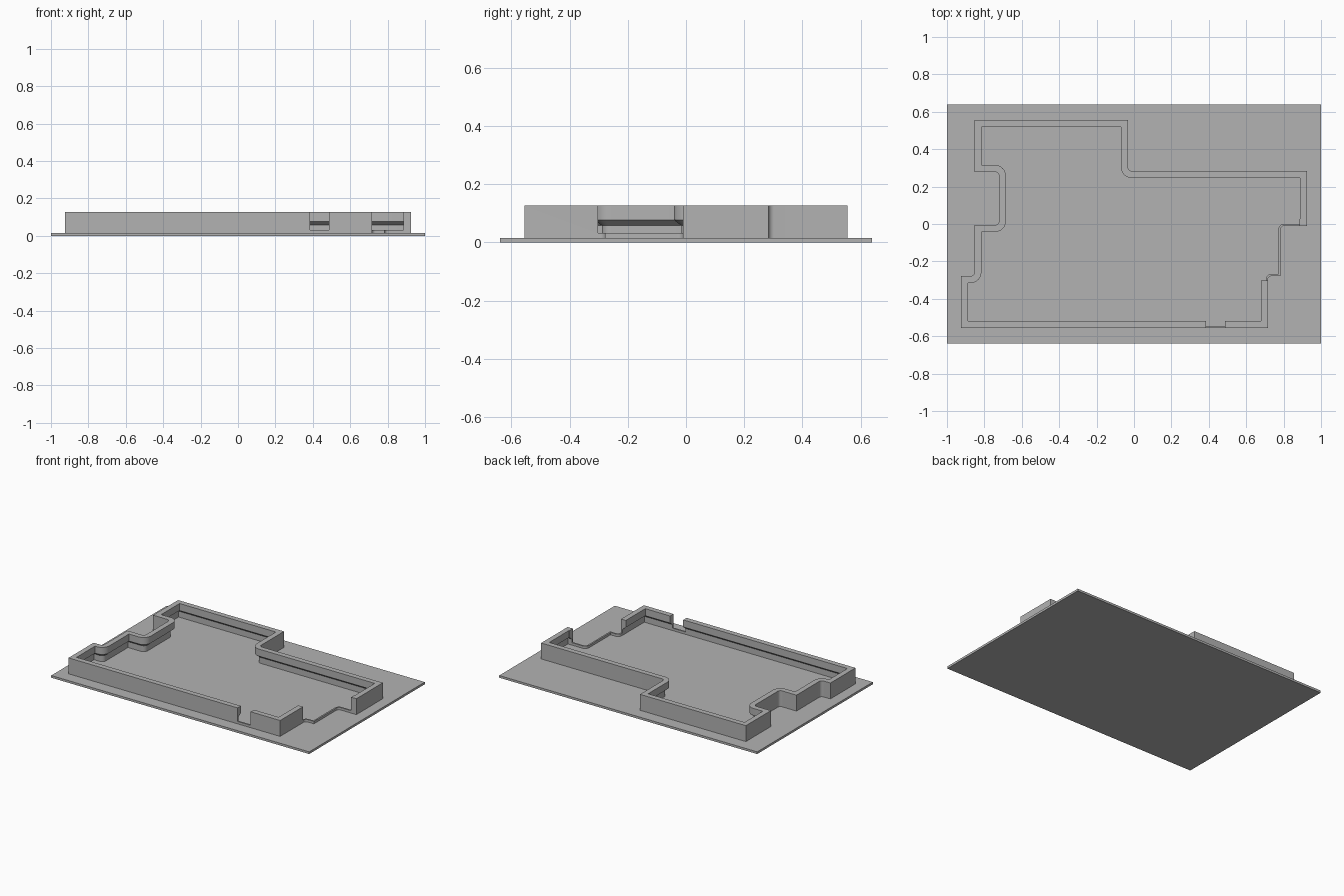
import bpy, bmesh, math
from mathutils import Vector

if "Cube" in bpy.data.objects:
    bpy.data.objects.remove(bpy.data.objects["Cube"])

grey = bpy.data.materials.new("plain_grey")
grey.diffuse_color = (0.45, 0.45, 0.45, 1)
grey.use_nodes = True
grey.node_tree.nodes["Principled BSDF"].inputs["Base Color"].default_value = grey.diffuse_color


def new_object(name, bm):
    bmesh.ops.recalc_face_normals(bm, faces=bm.faces[:])
    mesh = bpy.data.meshes.new(name)
    bm.to_mesh(mesh)
    bm.free()
    mesh.materials.append(grey)
    obj = bpy.data.objects.new(name, mesh)
    bpy.context.collection.objects.link(obj)
    return obj


def box(name, x0, x1, y0, y1, z0, z1):
    bm = bmesh.new()
    bmesh.ops.create_cube(bm, size=1)
    for v in bm.verts:
        v.co = ((x0 + x1) / 2 + v.co.x * (x1 - x0),
                (y0 + y1) / 2 + v.co.y * (y1 - y0),
                (z0 + z1) / 2 + v.co.z * (z1 - z0))
    return new_object(name, bm)


# Outer corners of the wall, counter-clockwise
CORNERS = [(-0.925, -0.556), (0.716, -0.556), (0.716, -0.278), (0.783, -0.278),
           (0.783, -0.01), (0.925, -0.01), (0.925, 0.283), (-0.032, 0.283),
           (-0.032, 0.555), (-0.853, 0.555), (-0.853, 0.278), (-0.722, 0.278),
           (-0.722, -0.005), (-0.853, -0.005), (-0.853, -0.278), (-0.925, -0.278)]


def outline(inset, radius=0.02, steps=8):
    """Inset outline: outward corners stay sharp, inward corners are rounded."""
    pts = []
    n = len(CORNERS)
    for i in range(n):
        p = Vector(CORNERS[i])
        a = (p - Vector(CORNERS[i - 1])).normalized()
        b = (Vector(CORNERS[(i + 1) % n]) - p).normalized()
        na, nb = Vector((-a.y, a.x)), Vector((-b.y, b.x))
        if a.x * b.y - a.y * b.x > 0:
            pts.append(p + (na + nb) * inset)
        else:
            centre = p - (na + nb) * radius
            for k in range(steps + 1):
                t = k / steps * math.pi / 2
                pts.append(centre + (na * math.cos(t) + nb * math.sin(t)) * (radius + inset))
    return pts


# Base plate
box("base_plate", -1, 1, -0.64, 0.64, 0, 0.0155)

# Wall with a thick upper rim, a sloped underside and a thin lower part
bm = bmesh.new()
section = [(0, 0.012), (0, 0.127), (0.037, 0.127), (0.037, 0.0776), (0.011, 0.057), (0.011, 0.012)]
rings = [[bm.verts.new((p.x, p.y, z)) for p in outline(d)] for d, z in section]
for r, ring in enumerate(rings):
    nxt = rings[(r + 1) % len(rings)]
    for i in range(len(ring)):
        j = (i + 1) % len(ring)
        bm.faces.new((ring[i], ring[j], nxt[j], nxt[i]))
wall = new_object("case_wall", bm)

# Openings in the front and right walls
openings = [box("front_opening_cutter", 0.385, 0.487, -0.6, -0.48, 0.032, 0.2),
            box("right_opening_cutter", 0.65, 0.885, -0.303, 0.06, 0.032, 0.2)]
for cutter in openings:
    cutter.hide_render = True
    cutter.hide_viewport = True
    mod = wall.modifiers.new("opening", 'BOOLEAN')
    mod.operation = 'DIFFERENCE'
    mod.solver = 'EXACT'
    mod.object = cutter

# Smooth the rounded corners, keep the other edges sharp
bpy.ops.object.select_all(action='DESELECT')
wall.select_set(True)
bpy.context.view_layer.objects.active = wall
bpy.ops.object.shade_smooth_by_angle(angle=math.radians(30))
